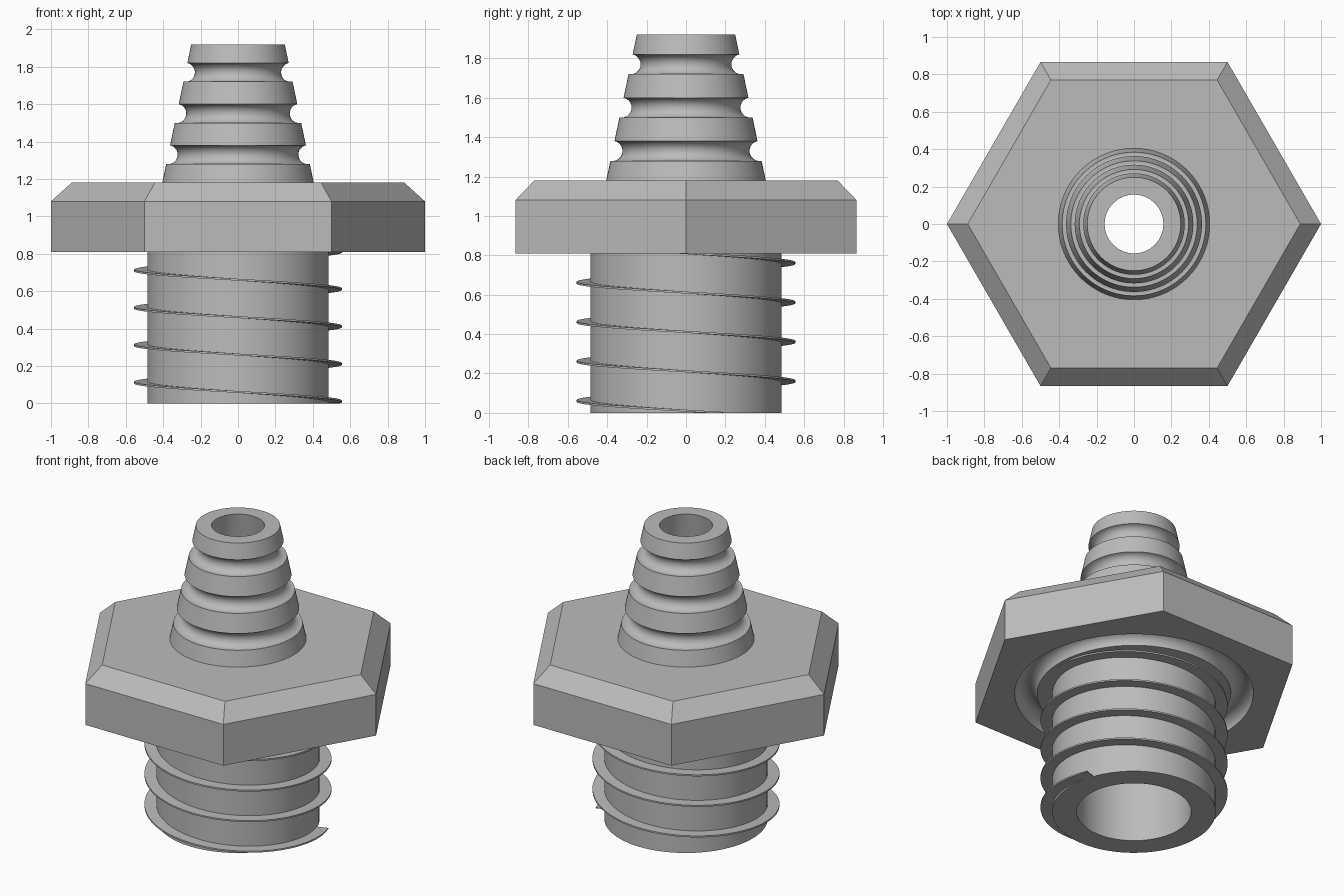
import bpy, bmesh, math
from math import sin, cos, pi, radians

if "Cube" in bpy.data.objects:
    bpy.data.objects.remove(bpy.data.objects["Cube"])

SEGMENTS = 96
SHANK_R, BORE_R, TIP_BORE_R = 0.485, 0.34, 0.157
FLANGE_Z, TOP_Z, TIP_Z = 0.81, 1.18, 1.92
BASE_R, TIP_R = 0.405, 0.25

grey = bpy.data.materials.new("plain grey")
grey.use_nodes = True
grey.diffuse_color = (0.5, 0.5, 0.5, 1)
grey.node_tree.nodes["Principled BSDF"].inputs["Base Color"].default_value = (0.5, 0.5, 0.5, 1)


def finish(name, bm):
    mesh = bpy.data.meshes.new(name)
    bm.to_mesh(mesh)
    bm.free()
    obj = bpy.data.objects.new(name, mesh)
    bpy.context.collection.objects.link(obj)
    mesh.materials.append(grey)
    bpy.ops.object.select_all(action="DESELECT")
    obj.select_set(True)
    bpy.context.view_layer.objects.active = obj
    bpy.ops.object.shade_smooth_by_angle(angle=radians(25))
    return obj


def arc(r, z, radius, start, end, steps=14):
    """Profile points along a circular groove."""
    angles = [radians(start + (end - start) * i / steps) for i in range(steps + 1)]
    return [(r + radius * cos(a), z + radius * sin(a)) for a in angles]


def lathe(name, profile):
    """Turn (radius, z) points about z; a third item makes that ring hexagonal."""
    bm = bmesh.new()
    rings = []
    for r, z, *hexagonal in profile:
        ring = []
        for i in range(SEGMENTS):
            a = 2 * pi * i / SEGMENTS
            rr = r * cos(pi / 6) / cos(a % (pi / 3) - pi / 6) if hexagonal else r
            ring.append(bm.verts.new((rr * cos(a), rr * sin(a), z)))
        rings.append(ring)
    for low, high in zip(rings, rings[1:]):
        for i in range(SEGMENTS):
            j = (i + 1) % SEGMENTS
            bm.faces.new((low[i], low[j], high[j], high[i]))
    return finish(name, bm)


# Hollow lower shank
lathe("shank", [(BORE_R, FLANGE_Z), (BORE_R, 0), (SHANK_R, 0), (SHANK_R, FLANGE_Z)])

# Hexagonal flange with a seal groove underneath and a chamfered top
lathe("hex_flange",
      [(SHANK_R, FLANGE_Z)] + arc(0.6415, FLANGE_Z, 0.0665, 180, 0)
      + [(1, FLANGE_Z, True), (1, 1.08, True), (0.889, TOP_Z, True), (BASE_R, TOP_Z)])

# Tapered nozzle with three round grooves, and its tapered bore
taper = (BASE_R - TIP_R) / (TIP_Z - TOP_Z)
lean = math.degrees(math.atan(taper))
nozzle = [(BASE_R, TOP_Z)]
for z in (1.33, 1.55, 1.77):
    nozzle += arc(BASE_R - taper * (z - TOP_Z), z, 0.051, 270 + lean, 90 + lean)
nozzle += [(TIP_R, TIP_Z), (TIP_BORE_R, TIP_Z), (BORE_R, FLANGE_Z)]
lathe("nozzle", nozzle)

# Thin helical thread, climbing clockwise from the bottom edge into the flange
PITCH, HALF, START = 0.2, 0.005, radians(20)
bm = bmesh.new()
previous = None
for i in range(int(SEGMENTS * (FLANGE_Z + 0.01) / PITCH) + 1):
    a = START - 2 * pi * i / SEGMENTS
    z = PITCH * i / SEGMENTS
    section = [bm.verts.new((r * cos(a), r * sin(a), max(0, z + dz)))
               for r, dz in ((SHANK_R - 0.01, -HALF), (0.555, -HALF),
                             (0.555, HALF), (SHANK_R - 0.01, HALF))]
    if previous:
        for k in range(4):
            n = (k + 1) % 4
            bm.faces.new((previous[k], previous[n], section[n], section[k]))
    else:
        bm.faces.new(section)
    previous = section
bm.faces.new(previous)
bmesh.ops.recalc_face_normals(bm, faces=bm.faces)
finish("thread", bm)
